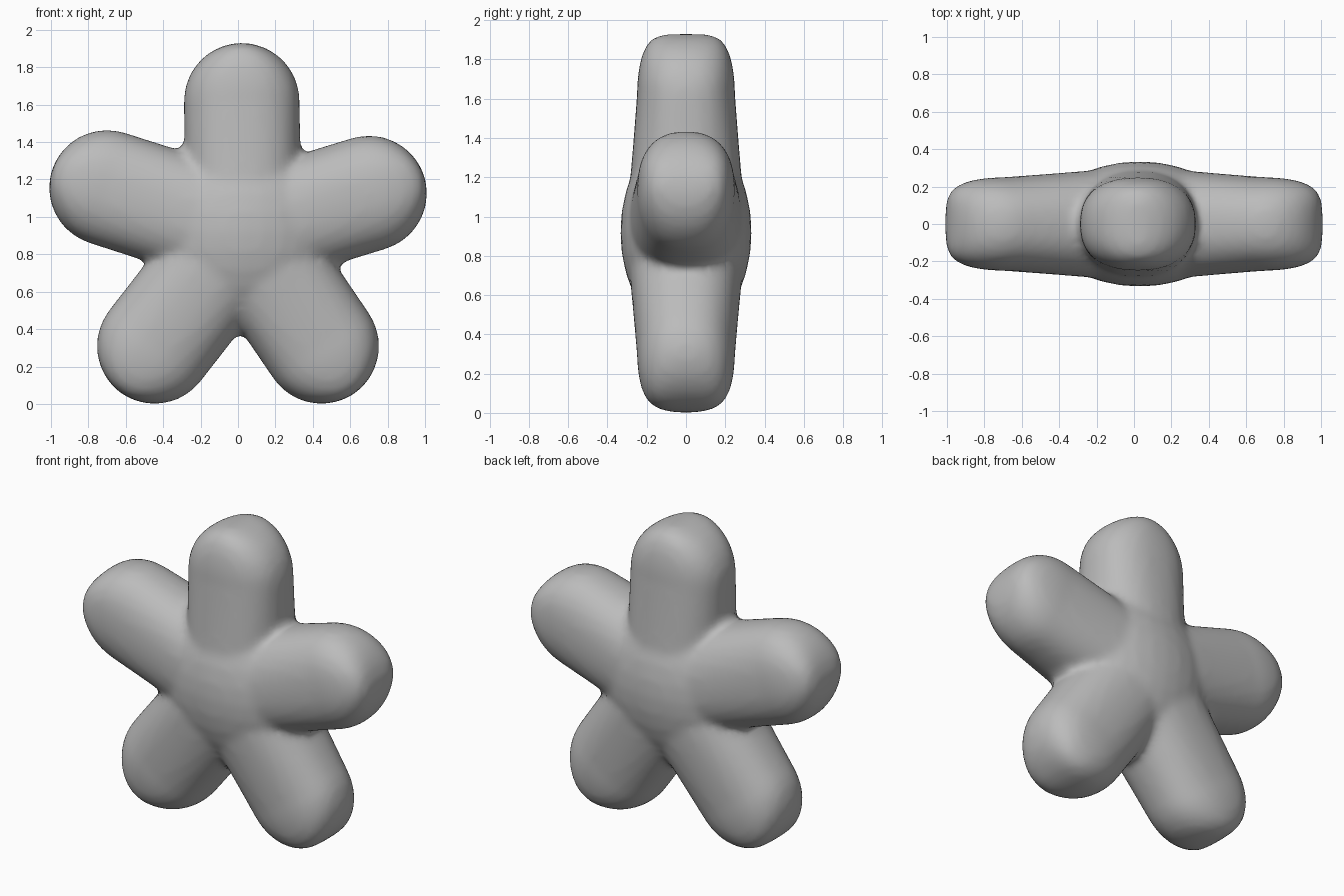
import bpy, bmesh, math
from mathutils import Vector

old = bpy.data.objects.get("Cube")
if old:
    bpy.data.objects.remove(old, do_unlink=True)

grey = bpy.data.materials.new("soft_grey")
grey.use_nodes = True
colour = (0.5, 0.5, 0.5, 1)
grey.diffuse_color = colour
grey.node_tree.nodes["Principled BSDF"].inputs["Base Color"].default_value = colour

HUB = Vector((0.03, 0, 0.92))
RADIUS = 0.31
SIDES = 32
bm = bmesh.new()


def signed_power(v, p):
    return math.copysign(abs(v) ** p, v)


def add_ring(centre, side, width, depth):
    """Rounded-square cross-section."""
    ring = []
    for i in range(SIDES):
        a = math.tau * i / SIDES
        offset = side * width * signed_power(math.cos(a), 0.84)
        offset = offset + Vector((0, depth * signed_power(math.sin(a), 0.84), 0))
        ring.append(bm.verts.new(centre + offset))
    return ring


def add_arm(x, z):
    """Puffy arm from the hub to a blunt, rounded tip."""
    end = Vector((x, 0, z))
    axis = (end - HUB).normalized()
    side = axis.cross(Vector((0, 1, 0)))
    rings = []
    for i in range(8):
        t = i / 8
        depth = 0.315 - 0.065 * t ** 0.8
        rings.append(add_ring(HUB.lerp(end, t), side, RADIUS, depth))
    for i in range(10):
        a = math.radians(87) * i / 9
        c = math.cos(a)
        rings.append(add_ring(end + axis * RADIUS * math.sin(a), side,
                              RADIUS * c, 0.25 * c ** 0.4))
    for lower, upper in zip(rings, rings[1:]):
        for i in range(SIDES):
            j = (i + 1) % SIDES
            bm.faces.new((lower[i], lower[j], upper[j], upper[i]))
    bm.faces.new(rings[0][::-1])
    bm.faces.new(rings[-1])


# Top, two side and two lower arms
for tip in ((0.02, 1.62), (0.70, 1.125), (-0.70, 1.155),
            (0.445, 0.31), (-0.445, 0.31)):
    add_arm(*tip)

# Swollen middle
middle = bmesh.ops.create_uvsphere(bm, u_segments=32, v_segments=16, radius=1)["verts"]
for v in middle:
    v.co = HUB + Vector((v.co.x * 0.52, v.co.y * 0.335, v.co.z * 0.52))

bmesh.ops.recalc_face_normals(bm, faces=bm.faces)
mesh = bpy.data.meshes.new("star_body")
bm.to_mesh(mesh)
bm.free()
mesh.materials.append(grey)
star = bpy.data.objects.new("star_body", mesh)
bpy.context.collection.objects.link(star)

# Fuse the arms and soften the joins
fuse = star.modifiers.new("fuse", "REMESH")
fuse.mode = "VOXEL"
fuse.voxel_size = 0.025
fuse.use_smooth_shade = True
soften = star.modifiers.new("soften", "SMOOTH")
soften.factor = 0.5
soften.iterations = 6
